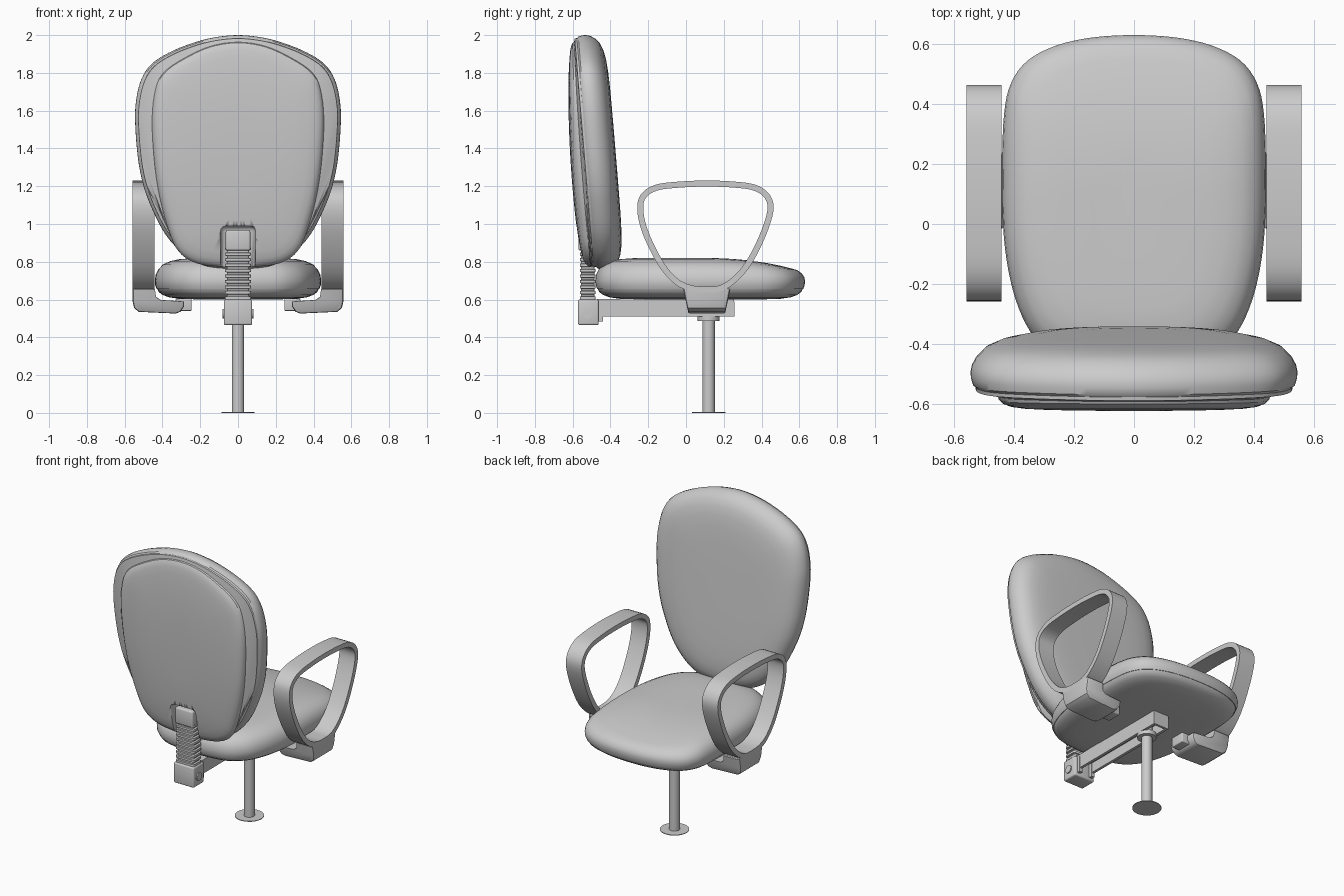
import bpy, bmesh, math
from mathutils import Vector

if "Cube" in bpy.data.objects:
    bpy.data.objects.remove(bpy.data.objects["Cube"])


def finish(bm, name, angle=35):
    bmesh.ops.recalc_face_normals(bm, faces=bm.faces)
    me = bpy.data.meshes.new(name)
    bm.to_mesh(me)
    bm.free()
    ob = bpy.data.objects.new(name, me)
    bpy.context.collection.objects.link(ob)
    bpy.ops.object.select_all(action='DESELECT')
    bpy.context.view_layer.objects.active = ob
    ob.select_set(True)
    bpy.ops.object.shade_smooth_by_angle(angle=math.radians(angle))
    return ob


def loft(name, rings, closed=False, angle=35):
    """Skin a list of equal-length rings; capped unless closed."""
    bm = bmesh.new()
    vs = [[bm.verts.new(p) for p in r] for r in rings]
    n = len(rings[0])
    for a, b in zip(vs, vs[1:] + vs[:1] if closed else vs[1:]):
        for i in range(n):
            j = (i + 1) % n
            bm.faces.new((a[i], a[j], b[j], b[i]))
    if not closed:
        bm.faces.new(vs[0])
        bm.faces.new(vs[-1])
    return finish(bm, name, angle)


def box(name, x, y, z, bevel=0.0):
    bm = bmesh.new()
    bmesh.ops.create_cube(bm, size=1)
    for v in bm.verts:
        v.co = [a + (c + 0.5) * (b - a) for c, (a, b) in zip(v.co, (x, y, z))]
    if bevel:
        bmesh.ops.bevel(bm, geom=bm.edges[:], offset=bevel, segments=3,
                        profile=0.5, affect='EDGES')
    return finish(bm, name)


def cylinder(name, r, a, b, n=32):
    """Cylinder of radius r between points a and b."""
    a, b = Vector(a), Vector(b)
    q = (b - a).to_track_quat('Z', 'Y')
    circle = [q @ Vector((r * math.cos(t), r * math.sin(t), 0))
              for t in (2 * math.pi * i / n for i in range(n))]
    return loft(name, [[a + c for c in circle], [b + c for c in circle]])


def spline(pts, steps=4):
    """Closed Catmull-Rom curve through 2D points."""
    p = [Vector(q) for q in pts]
    n, out = len(p), []
    for i in range(n):
        a, b, c, d = (p[(i + k) % n] for k in (-1, 0, 1, 2))
        for s in range(steps):
            t = s / steps
            out.append(0.5 * (2 * b + (c - a) * t + (2 * a - 5 * b + 4 * c - d) * t * t
                              + (3 * b - a - 3 * c + d) * t ** 3))
    return out


def symmetric(half):
    """Outline from a half whose first and last points lie on x = 0."""
    return spline(half + [(-x, z) for x, z in half[-2:0:-1]])


def inset(outline, d):
    xs, ys = [p.x for p in outline], [p.y for p in outline]
    hx, hy = max(xs), (max(ys) - min(ys)) / 2
    cy = (max(ys) + min(ys)) / 2
    return [Vector((p.x * (1 - d / hx), cy + (p.y - cy) * (1 - d / hy))) for p in outline]


# Backrest: leaning seam plane, front cushion and rear shell
def lean(outline, d, i, taper=0.0):
    return [(p.x, -0.48 - (p.y - 0.76) * 0.083 + d * (1 - taper * ((p.y - 1.2) / 0.8) ** 2), p.y)
            for p in inset(outline, i)]


back = symmetric([(0, 2.0), (0.13, 1.987), (0.25, 1.955), (0.37, 1.905), (0.46, 1.845),
                  (0.51, 1.77), (0.537, 1.67), (0.545, 1.55), (0.53, 1.35), (0.5, 1.2),
                  (0.455, 1.08), (0.4, 0.97), (0.34, 0.89), (0.26, 0.82), (0.16, 0.775), (0, 0.757)])
panel = symmetric([(0, 1.963), (0.15, 1.94), (0.29, 1.875), (0.39, 1.805), (0.435, 1.72),
                   (0.455, 1.55), (0.44, 1.3), (0.405, 1.1), (0.35, 0.92), (0.31, 0.85),
                   (0.26, 0.81), (0.2, 0.787), (0.12, 0.775), (0.07, 0.772), (0.03, 0.771), (0, 0.77)])
loft("backrest_cushion", [lean(back, d, i) for i, d in (
    (0.022, 0), (0.008, 0.012), (0.001, 0.035), (0, 0.055), (0.004, 0.075), (0.018, 0.1), (0.042, 0.123),
    (0.08, 0.139), (0.13, 0.149), (0.2, 0.155), (0.3, 0.158), (0.5, 0.159))])
shell = loft("backrest_shell",
             [lean(back, d, i) for i, d in ((0.016, 0.004), (0.018, -0.008))]
             + [lean(panel, d, i, 0.6) for i, d in (
                 (0, -0.028), (0.004, -0.045), (0.018, -0.06), (0.04, -0.07), (0.08, -0.077),
                 (0.15, -0.082), (0.25, -0.085), (0.4, -0.085))])

# Notch in the shell for the spring column
cutter = box("notch_cutter", (-0.093, 0.093), (-0.8, -0.503), (0.6, 0.99), 0.03)
cutter.hide_render = True
bpy.context.view_layer.objects.active = shell
mod = shell.modifiers.new("notch", 'BOOLEAN')
mod.operation, mod.object, mod.solver = 'DIFFERENCE', cutter, 'EXACT'
bpy.ops.object.modifier_apply(modifier=mod.name)
bpy.data.objects.remove(cutter)


# Seat: cushion with a waterfall front, and a shallow pan beneath
def seat_ring(i, z, drop=0.0):
    return [(p.x, p.y, z - drop * max(0, (p.y - 0.1) / 0.5) ** 2) for p in inset(seat, i)]


seat = symmetric([(0, 0.63), (0.14, 0.622), (0.26, 0.595), (0.355, 0.545), (0.41, 0.47), (0.433, 0.37),
                  (0.44, 0.2), (0.437, 0), (0.42, -0.15), (0.385, -0.28), (0.33, -0.38),
                  (0.24, -0.45), (0.12, -0.475), (0, -0.48)])
loft("seat_cushion", [seat_ring(i, z, dr) for i, z, dr in (
    (0.01, 0.655, 0), (0.002, 0.675, 0), (0, 0.7, 0), (0.004, 0.73, 0.01), (0.018, 0.76, 0.02),
    (0.042, 0.785, 0.03), (0.08, 0.803, 0.045), (0.13, 0.814, 0.055), (0.2, 0.819, 0.06),
    (0.3, 0.82, 0.06), (0.4, 0.82, 0.06))])
loft("seat_pan", [seat_ring(i, z) for i, z in (
    (0.012, 0.657), (0.02, 0.64), (0.04, 0.625), (0.075, 0.612), (0.13, 0.604), (0.25, 0.6), (0.4, 0.6))])

# Ribbed spring column with its top bracket
rings = []
for k in range(10):
    z = 0.59 + k * 0.029
    for dz, s in ((0, 0.84), (0.009, 0.84), (0.011, 1), (0.025, 1), (0.028, 0.84)):
        rings.append([(s * (sx * 0.057 + 0.012 * math.cos(a)), -0.52 + s * (sy * 0.03 + 0.012 * math.sin(a)), z + dz)
                      for sx, sy, q in ((1, 1, 0), (-1, 1, 1), (-1, -1, 2), (1, -1, 3))
                      for a in (math.pi / 2 * (q + t / 3) for t in range(4))])
loft("spring_column", rings)
box("spring_bracket", (-0.065, 0.065), (-0.57, -0.47), (0.86, 0.968), 0.01)

# Pivot block with a side knob
box("pivot_block", (-0.075, 0.075), (-0.572, -0.462), (0.465, 0.6), 0.01)
cylinder("pivot_knob", 0.026, (-0.082, -0.52, 0.525), (0.082, -0.52, 0.525))

# Support channel, open underneath
for side, s in (("left", -1), ("right", 1)):
    box("channel_wall_" + side, sorted((s * 0.038, s * 0.056)), (-0.47, 0.255), (0.51, 0.59))
    box("channel_lug_" + side, sorted((s * 0.036, s * 0.058)), (-0.47, -0.44), (0.485, 0.59))
box("channel_top", (-0.056, 0.056), (-0.47, 0.255), (0.575, 0.602))
box("channel_end", (-0.056, 0.056), (0.24, 0.256), (0.51, 0.59))

# Centre post, collar and foot disc
cylinder("post", 0.033, (0, 0.12, 0), (0, 0.12, 0.58))
cylinder("post_collar", 0.058, (0, 0.12, 0.487), (0, 0.12, 0.515))
cylinder("foot_disc", 0.088, (0, 0.12, 0), (0, 0.12, 0.004))

# Armrests: loop band, curved bracket and mounting stub on each side
loop = spline([(-0.258, 1.08), (-0.24, 1.155), (-0.165, 1.207), (-0.03, 1.225), (0.11, 1.23), (0.25, 1.225),
               (0.37, 1.207), (0.443, 1.155), (0.463, 1.07), (0.415, 0.92), (0.335, 0.77),
               (0.25, 0.68), (0.18, 0.643), (0.11, 0.637), (0.03, 0.643), (-0.05, 0.675), (-0.125, 0.75),
               (-0.19, 0.86), (-0.24, 0.98)])
bracket = [(0.558, 0.66), (0.558, 0.59), (0.55, 0.555), (0.525, 0.535), (0.33, 0.526), (0.305, 0.535),
           (0.285, 0.565), (0.285, 0.59), (0.41, 0.598), (0.435, 0.615), (0.442, 0.66)]
for side, s in (("left", -1), ("right", 1)):
    band = []
    for i, p in enumerate(loop):
        t = (loop[(i + 1) % len(loop)] - loop[i - 1]).normalized()
        q = p + Vector((t.y, -t.x)) * 0.032
        band.append([(s * 0.442, p.x, p.y), (s * 0.558, p.x, p.y), (s * 0.558, q.x, q.y), (s * 0.442, q.x, q.y)])
    loft("armrest_loop_" + side, band, closed=True)
    loft("armrest_bracket_" + side,
         [[(s * (0.42 + (x - 0.42) * k), y + (0.11 - y) * max(0, 0.66 - z) * 1.6, 0.59 + (z - 0.59) * k)
           for x, z in bracket]
          for y, k in ((-0.015, 0.9), (-0.01, 0.97), (0.005, 1), (0.215, 1), (0.23, 0.97), (0.235, 0.9))])
    box("armrest_stub_" + side, sorted((s * 0.245, s * 0.33)), (0.06, 0.16), (0.54, 0.605), 0.006)
